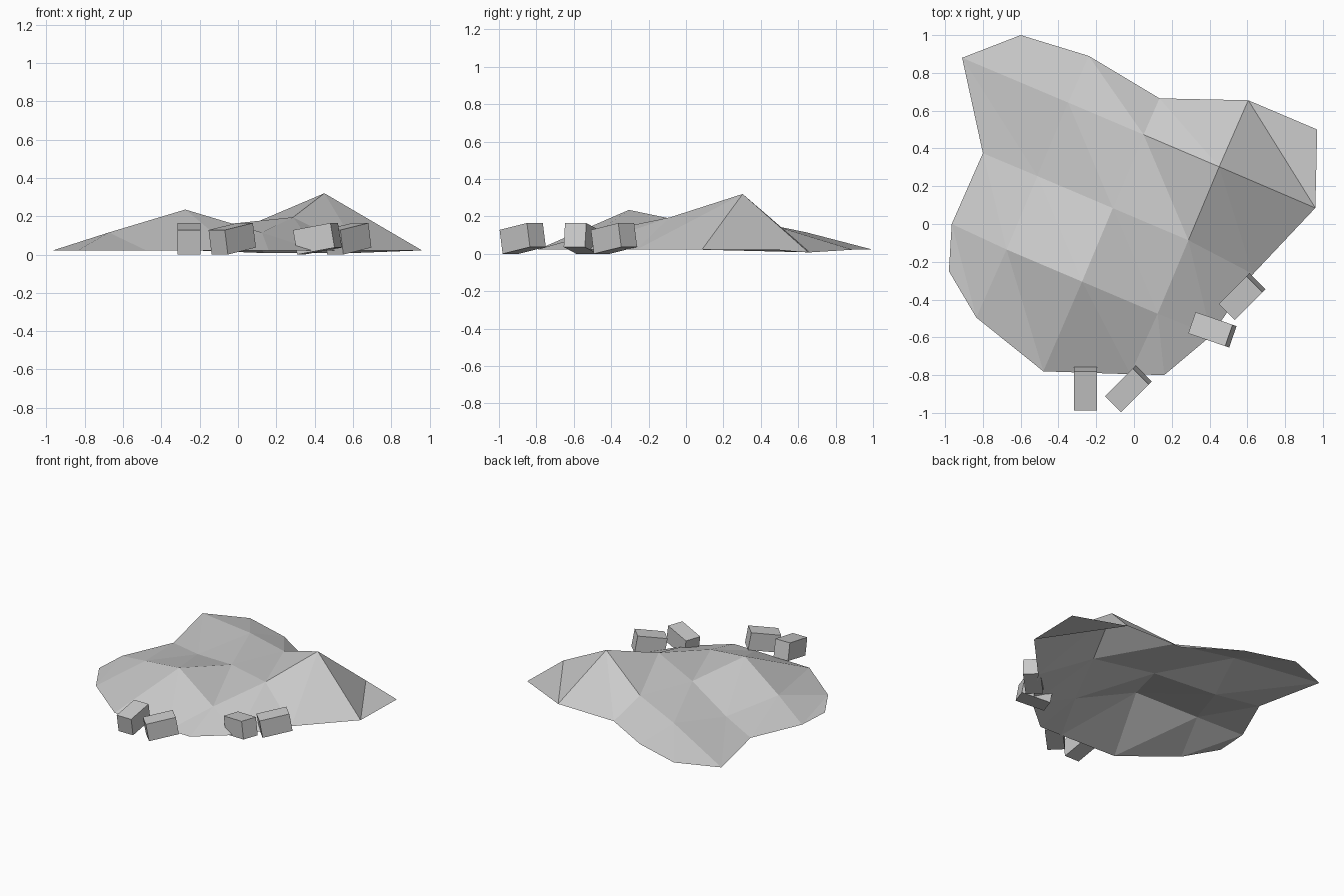
import bpy, bmesh, math
from mathutils import Matrix, Vector

default_cube = bpy.data.objects.get("Cube")
if default_cube:
    bpy.data.objects.remove(default_cube, do_unlink=True)

# One stone colour for everything
stone = bpy.data.materials.new("stone_grey")
stone.use_nodes = True
GREY = (0.6, 0.6, 0.6, 1.0)
stone.diffuse_color = GREY
stone.node_tree.nodes["Principled BSDF"].inputs["Base Color"].default_value = GREY


def finish(bm, name):
    """Turn a bmesh into a flat-shaded object with the stone material."""
    mesh = bpy.data.meshes.new(name)
    bm.to_mesh(mesh)
    bm.free()
    mesh.materials.append(stone)
    obj = bpy.data.objects.new(name, mesh)
    bpy.context.collection.objects.link(obj)
    return obj


# Rocky mound: a slanted 5 x 5 grid with a ragged rim
SIZE = 5
ORIGIN = Vector((0.125, -0.475))
ACROSS = Vector((0.4, -0.17))
ALONG = Vector((0.163, 0.389))

# Heights of the inner crossings, keyed by (column, row) in the grid
inner_heights = {
    (1, 1): 0.115, (2, 1): 0.235, (3, 1): 0.115,
    (1, 2): 0.06, (2, 2): 0.153, (3, 2): 0.195,
    (1, 3): 0.115, (2, 3): 0.15, (3, 3): 0.32,
}

# Rim points by side, walked around the mound
left_rim = [(-0.98, -0.25), (-0.965, 0), (-0.8, 0.375), (-0.91, 0.88), (-0.6, 1)]
right_rim = [(0.16, -0.8), (0.41, -0.59), (0.63, -0.265), (0.96, 0.085), (0.97, 0.5)]
front_rim = [(-0.835, -0.495), (-0.48, -0.78), (-0.02, -0.795)]
back_rim = [(-0.24, 0.89), (0.135, 0.665), (0.605, 0.655)]

rim = {}
for row in range(SIZE):
    rim[0, row] = left_rim[row]
    rim[SIZE - 1, row] = right_rim[row]
for k in range(3):
    rim[k + 1, 0] = front_rim[k]
    rim[k + 1, SIZE - 1] = back_rim[k]

bm = bmesh.new()
verts = {}
for col in range(SIZE):
    for row in range(SIZE):
        if (col, row) in rim:
            x, y = rim[col, row]
            z = 0.008 if row == SIZE - 1 and col in (2, 3) else 0.022
        else:
            x, y = ORIGIN + ACROSS * (col - 3) + ALONG * (row - 1)
            z = inner_heights[col, row]
        verts[col, row] = bm.verts.new((x, y, z))

for col in range(SIZE - 1):
    for row in range(SIZE - 1):
        a, b = verts[col, row], verts[col + 1, row]
        c, d = verts[col + 1, row + 1], verts[col, row + 1]
        bm.faces.new((a, b, d))
        bm.faces.new((b, c, d))
finish(bm, "rock_mound")


# Tilted blocks lying along the front edge
def block(name, x, y, heading):
    bm = bmesh.new()
    bmesh.ops.create_cube(bm, size=1)
    bmesh.ops.scale(bm, vec=(0.21, 0.12, 0.13), verts=bm.verts)
    tilt = Matrix.Rotation(math.radians(-10), 4, "Y")
    turn = Matrix.Rotation(math.radians(heading), 4, "Z")
    bmesh.ops.transform(bm, matrix=turn @ tilt, verts=bm.verts)
    lowest = min(v.co.z for v in bm.verts)
    bmesh.ops.translate(bm, vec=(x, y, -lowest), verts=bm.verts)
    finish(bm, name)


block("front_block_right", -0.257, -0.873, 90)
block("front_block_middle", -0.03, -0.873, 45)
block("side_block_front", 0.415, -0.56, -19)
block("side_block_back", 0.573, -0.385, 45)
